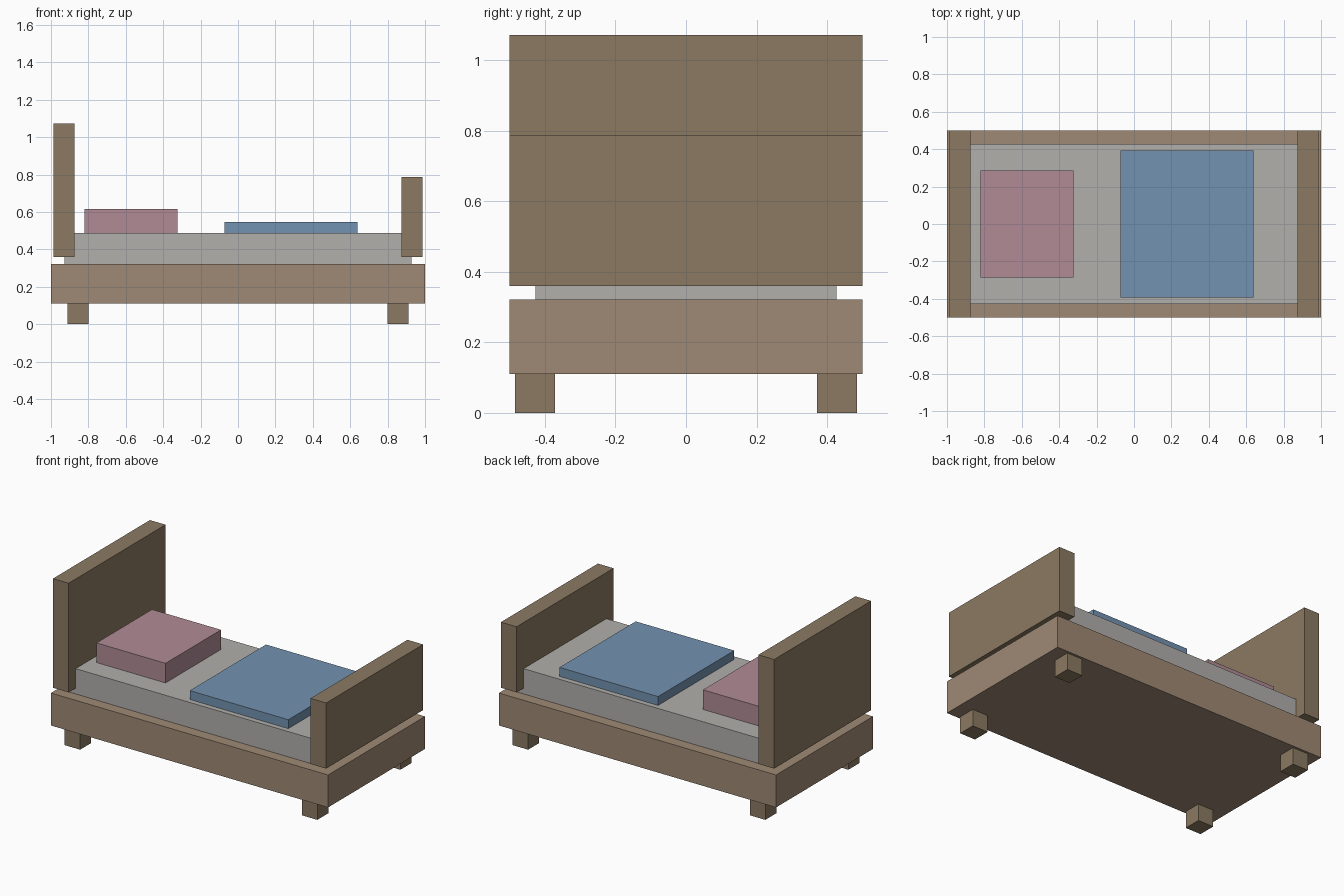
import bpy

if "Cube" in bpy.data.objects:
    bpy.data.objects.remove(bpy.data.objects["Cube"])


def material(name, rgb):
    """Material from 0-255 display colour, stored as linear."""
    m = bpy.data.materials.new(name)
    m.diffuse_color = [(c / 255) ** 2.2 for c in rgb] + [1]
    m.use_nodes = True
    m.node_tree.nodes["Principled BSDF"].inputs["Base Color"].default_value = m.diffuse_color
    return m


def box(name, x, y, z, mat):
    """Box spanning the given (min, max) ranges."""
    spans = (x, y, z)
    bpy.ops.mesh.primitive_cube_add(size=1, location=[(a + b) / 2 for a, b in spans])
    ob = bpy.context.object
    ob.name = name
    ob.scale = [b - a for a, b in spans]
    bpy.ops.object.transform_apply(location=False, rotation=False, scale=True)
    ob.data.materials.append(mat)
    return ob


light_wood = material("light_wood", (157, 136, 116))
dark_wood = material("dark_wood", (139, 121, 99))
linen = material("linen", (175, 174, 170))
pink = material("pink_fabric", (175, 138, 148))
blue = material("blue_fabric", (115, 145, 175))

# Base frame with headboard and footboard floating just above it
box("bed_base", (-1, 1), (-0.5, 0.5), (0.11, 0.322), light_wood)
box("headboard", (-0.986, -0.873), (-0.5, 0.5), (0.36, 1.072), dark_wood)
box("footboard", (0.873, 0.986), (-0.5, 0.5), (0.36, 0.788), dark_wood)

# Bedding
box("mattress", (-0.928, 0.928), (-0.427, 0.427), (0.315, 0.487), linen)
box("pillow", (-0.821, -0.323), (-0.286, 0.286), (0.482, 0.615), pink)
box("blanket", (-0.073, 0.638), (-0.393, 0.393), (0.482, 0.545), blue)

# Four short legs
for sx, side in ((-1, "head"), (1, "foot")):
    for sy, face in ((-1, "front"), (1, "back")):
        xs = sorted((sx * 0.8, sx * 0.912))
        ys = sorted((sy * 0.371, sy * 0.485))
        box(f"{side}_{face}_leg", xs, ys, (0, 0.11), dark_wood)
